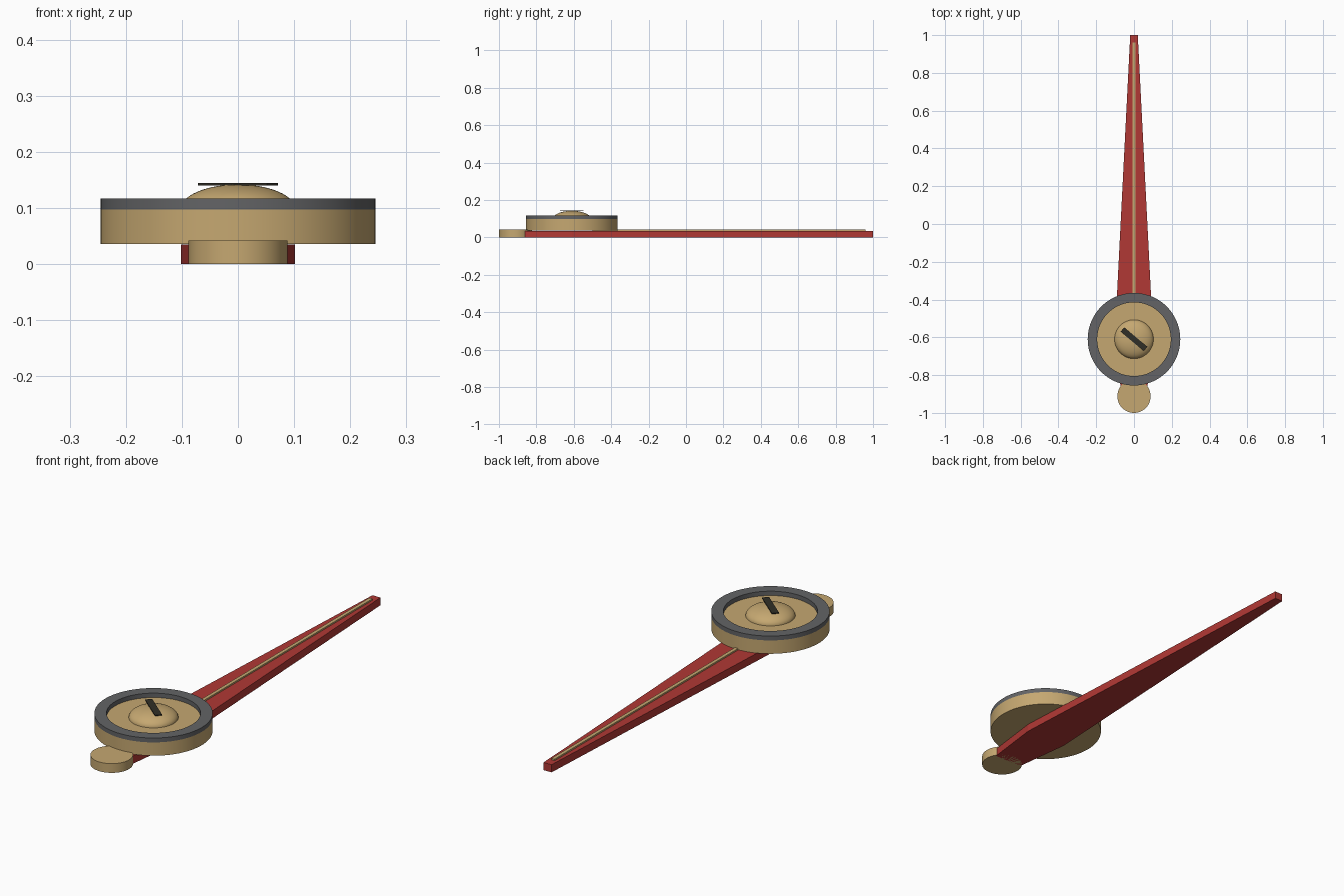
import bpy
import bmesh
import math
from mathutils import Matrix

cube = bpy.data.objects.get("Cube")
if cube:
    bpy.data.objects.remove(cube, do_unlink=True)


def material(name, rgb):
    m = bpy.data.materials.new(name)
    m.use_nodes = True
    m.diffuse_color = (*rgb, 1)
    bsdf = next(n for n in m.node_tree.nodes if n.type == 'BSDF_PRINCIPLED')
    bsdf.inputs["Base Color"].default_value = (*rgb, 1)
    bsdf.inputs["Roughness"].default_value = 0.6
    return m


RED = material("red", (0.44, 0.04, 0.035))
BRASS = material("brass", (0.56, 0.39, 0.165))
GREY = material("dark grey", (0.125, 0.127, 0.132))
BLACK = material("slot black", (0.03, 0.028, 0.02))

HUB_Y = -0.61
HUB_R = 0.245
HUB_TOP = 0.097


def finish(name, bm, mat, smooth=False):
    bmesh.ops.recalc_face_normals(bm, faces=bm.faces)
    mesh = bpy.data.meshes.new(name)
    bm.to_mesh(mesh)
    bm.free()
    mesh.materials.append(mat)
    ob = bpy.data.objects.new(name, mesh)
    bpy.context.collection.objects.link(ob)
    if smooth:
        bpy.ops.object.select_all(action='DESELECT')
        ob.select_set(True)
        bpy.context.view_layer.objects.active = ob
        bpy.ops.object.shade_smooth_by_angle(angle=math.radians(35))
    return ob


def extruded(name, half_outline, z0, z1, mat):
    """Extrude an outline given as (half width, y), mirrored across x = 0."""
    points = half_outline + [(-x, y) for x, y in reversed(half_outline)]
    bm = bmesh.new()
    face = bm.faces.new([bm.verts.new((x, y, z0)) for x, y in points])
    top = bmesh.ops.extrude_face_region(bm, geom=[face])["geom"]
    verts = [g for g in top if isinstance(g, bmesh.types.BMVert)]
    bmesh.ops.translate(bm, verts=verts, vec=(0, 0, z1 - z0))
    return finish(name, bm, mat)


def lathe(name, profile, y, mat, closed=False, steps=96):
    """Spin an (r, z) profile around a vertical axis at the given y."""
    bm = bmesh.new()
    verts = [bm.verts.new((r, 0, z)) for r, z in profile]
    edges = [bm.edges.new(pair) for pair in zip(verts, verts[1:])]
    if closed:
        edges.append(bm.edges.new((verts[-1], verts[0])))
    bmesh.ops.spin(bm, geom=verts + edges, cent=(0, 0, 0), axis=(0, 0, 1),
                   angle=math.tau, steps=steps)
    bmesh.ops.remove_doubles(bm, verts=bm.verts, dist=1e-5)
    bmesh.ops.translate(bm, verts=bm.verts, vec=(0, y, 0))
    return finish(name, bm, mat, smooth=True)


def disc(name, radius, z0, z1, y, mat):
    return lathe(name, [(0, z0), (radius, z0), (radius, z1), (0, z1)], y, mat)


# Tapered blade with its raised centre rib
extruded("blade", [(0.07, -0.87), (0.102, HUB_Y), (0.02, 1.0)], 0, 0.035, RED)
extruded("centre_rib", [(0.008, -0.5), (0.008, 0.96)], 0.03, 0.042, BRASS)

# Round counterweight at the tail
disc("tail_weight", 0.088, 0, 0.042, -0.912, BRASS)

# Hub with a raised rim
disc("hub", HUB_R, 0.036, HUB_TOP, HUB_Y, BRASS)
lathe("hub_rim", [(0.195, HUB_TOP), (HUB_R, HUB_TOP), (HUB_R, 0.117), (0.195, 0.117)],
      HUB_Y, GREY, closed=True)

# Domed screw head
arc = [i / 14 * math.pi / 2 for i in range(15)]
lathe("screw_dome", [(0.103 * math.cos(a), HUB_TOP + 0.045 * math.sin(a)) for a in arc],
      HUB_Y, BRASS)

# Slot plate on the screw head
bm = bmesh.new()
place = (Matrix.Translation((0, HUB_Y, 0.1425))
         @ Matrix.Rotation(math.radians(-40), 4, 'Z')
         @ Matrix.Diagonal((0.16, 0.03, 0.004, 1)))
bmesh.ops.create_cube(bm, size=1, matrix=place)
finish("screw_slot", bm, BLACK)
